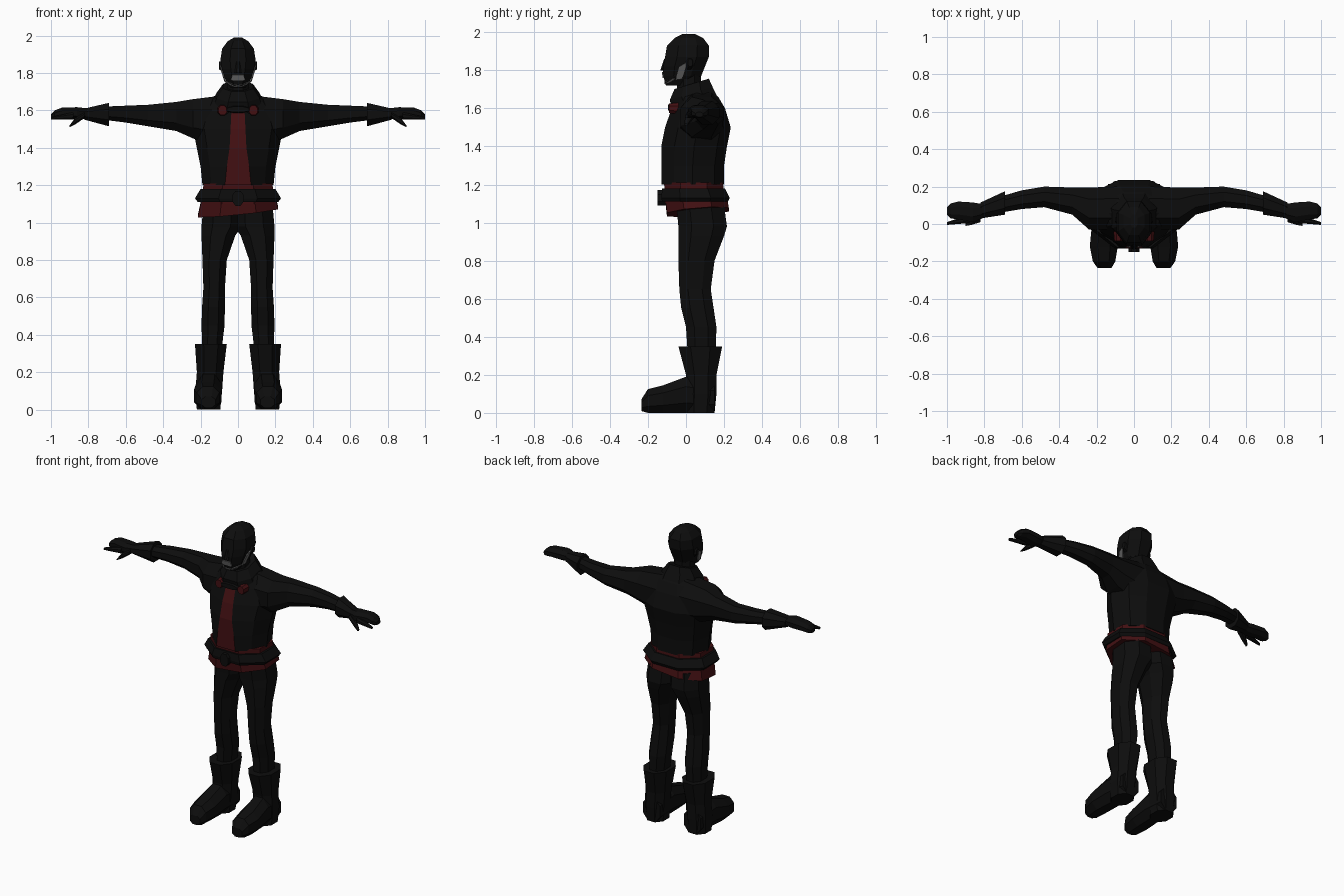
import bpy
import bmesh
from mathutils import Vector

default_cube = bpy.data.objects.get("Cube")
if default_cube:
    bpy.data.objects.remove(default_cube, do_unlink=True)


def make_material(name, colour):
    material = bpy.data.materials.new(name)
    material.use_nodes = True
    material.diffuse_color = (*colour, 1)
    shader = next(n for n in material.node_tree.nodes if n.type == "BSDF_PRINCIPLED")
    shader.inputs["Base Color"].default_value = (*colour, 1)
    shader.inputs["Roughness"].default_value = .9
    return material


black = make_material("black cloth", (.004, .004, .004))
red = make_material("dark red cloth", (.055, .005, .006))
grey = make_material("grey trim", (.12, .12, .12))


def finish(name, bm, materials, mirror=False):
    """Turn a bmesh into a flat shaded object, optionally mirrored in x."""
    bmesh.ops.recalc_face_normals(bm, faces=bm.faces)
    mesh = bpy.data.meshes.new(name)
    bm.to_mesh(mesh)
    bm.free()
    for material in materials:
        mesh.materials.append(material)
    obj = bpy.data.objects.new(name, mesh)
    bpy.context.collection.objects.link(obj)
    if mirror:
        modifier = obj.modifiers.new("Mirror", "MIRROR")
        modifier.use_mirror_merge = False
    return obj


def skin(bm, outlines, stripe_top=None):
    """Join matching outlines into a closed tube; the first column may be a stripe."""
    loops = [[bm.verts.new(p) for p in outline] for outline in outlines]
    count = len(loops[0])
    for lower, upper in zip(loops, loops[1:]):
        for i in range(count):
            j = (i + 1) % count
            face = bm.faces.new((lower[i], lower[j], upper[j], upper[i]))
            if stripe_top and i == 0 and upper[i].co.z <= stripe_top:
                face.material_index = 1
    bm.faces.new(loops[0])
    bm.faces.new(loops[-1])


# Chamfered cross-section, fitted to the bounds of each ring
BEVEL = .45
OCTAGON = [(-BEVEL, -1), (BEVEL, -1), (1, -BEVEL), (1, BEVEL),
           (BEVEL, 1), (-BEVEL, 1), (-1, BEVEL), (-1, -BEVEL)]


def loft(name, axis, rings, material, mirror=False, shear=(0, 0)):
    """Each ring is a position on the axis, then low/high bounds on the other two."""
    bm = bmesh.new()
    outlines = []
    for pos, a_low, a_high, b_low, b_high in rings:
        outline = []
        for u, v in OCTAGON:
            point = [(a_low + a_high + u * (a_high - a_low)) / 2,
                     (b_low + b_high + v * (b_high - b_low)) / 2]
            point.insert("xyz".index(axis), pos)
            point[2] += shear[0] * point[0] + shear[1] * point[1]
            outline.append(Vector(point))
        outlines.append(outline)
    skin(bm, outlines)
    return finish(name, bm, [material], mirror)


def centred(rings):
    """Expand (z, half width, front, back) into full ring bounds."""
    return [(z, -w, w, front, back) for z, w, front, back in rings]


# Jacket: rings of height, half width, front, back, shirt opening
def jacket_outline(z, w, front, back, opening):
    depth = back - front
    half = [(opening, front), (.75 * w, front + .2 * depth), (w, front + .5 * depth),
            (.8 * w, back - .15 * depth), (.35 * w, back)]
    left = [Vector((x, y, z)) for x, y in half]
    right = [Vector((-x, y, z)) for x, y in reversed(half)]
    return [right[-1]] + left + right[:-1]


bm = bmesh.new()
skin(bm, [jacket_outline(*ring) for ring in (
    (1.2, .19, -.13, .2, .07), (1.3, .2, -.13, .2, .06),
    (1.4, .22, -.13, .215, .045), (1.5, .24, -.11, .235, .04),
    (1.6, .22, -.075, .205, .035), (1.66, .16, -.05, .17, .03),
    (1.7, .08, -.02, .13, .02))], stripe_top=1.61)
finish("jacket", bm, [black, red])

# Shirt, hem and belt around the waist
loft("shirt_waist", "z", centred([(1.1, .19, -.11, .2), (1.21, .185, -.115, .195)]), red)
loft("shirt_hem", "z", centred([(1.05, .215, -.1, .225), (1.14, .195, -.11, .21)]),
     red, shear=(.1, .08))
loft("belt", "z", centred([(1.11, .215, -.125, .22), (1.13, .23, -.13, .23),
                           (1.18, .2, -.125, .205)]), black)
loft("belt_buckle", "y", [(-.15, -.03, .03, 1.09, 1.17),
                          (-.1, -.03, .03, 1.09, 1.17)], black)

# Collar, neck and bow with round clasps
loft("collar", "z", centred([(1.6, .14, -.07, .17), (1.67, .115, -.085, .14),
                             (1.72, .08, -.06, .12)]), black, shear=(0, .3))
loft("neck", "z", centred([(1.6, .06, -.04, .08), (1.78, .06, -.05, .08)]), black)
loft("bow", "y", [(-.095, -.06, .06, 1.59, 1.62), (-.04, -.07, .07, 1.58, 1.63)], black)
loft("collar_clasp", "y", [(-.09, .06, .105, 1.575, 1.625),
                           (-.04, .055, .11, 1.57, 1.63)], red, mirror=True)

# Head with nose and ears
loft("head", "z", centred([
    (1.72, .04, -.105, -.01), (1.77, .07, -.12, .08), (1.82, .085, -.12, .1),
    (1.87, .094, -.11, .12), (1.93, .085, -.1, .12), (1.97, .055, -.06, .09),
    (1.99, .02, -.02, .05)]), black)
loft("nose", "z", centred([(1.8, .018, -.135, -.1), (1.86, .01, -.115, -.1)]), black)
loft("ear", "x", [(.075, -.01, .04, 1.8, 1.87), (.102, .01, .035, 1.82, 1.86)],
     black, mirror=True)


# Thin grey plates on the face
def plate(name, points, material, mirror=False):
    bm = bmesh.new()
    bm.faces.new([bm.verts.new(p) for p in points])
    obj = finish(name, bm, [material], mirror)
    solid = obj.modifiers.new("Thickness", "SOLIDIFY")
    solid.thickness = .006
    solid.offset = 0
    return obj


plate("cheek_plate", [(.066, -.055, 1.75), (.07, -.02, 1.755), (.09, 0, 1.82),
                      (.094, 0, 1.84), (.089, -.035, 1.82)], grey, mirror=True)
plate("mouth_plate", [(-.04, -.119, 1.76), (.04, -.119, 1.76),
                      (.03, -.124, 1.79), (-.03, -.124, 1.79)], grey)
plate("jaw_strap", [(0, -.109, 1.725), (0, -.111, 1.735), (.03, -.112, 1.74),
                    (.068, -.06, 1.76), (.064, -.06, 1.75), (.025, -.108, 1.728)],
      grey, mirror=True)

# Sleeves, cuffs and hands
loft("sleeve", "x", [
    (.08, -.03, .2, 1.4, 1.68), (.24, -.03, .195, 1.45, 1.66),
    (.33, .05, .195, 1.49, 1.645), (.48, .09, .2, 1.515, 1.63),
    (.6, .08, .18, 1.535, 1.625), (.72, .06, .145, 1.55, 1.62)], black, mirror=True)
loft("glove_cuff", "x", [(.69, .05, .175, 1.515, 1.64),
                         (.82, .03, .115, 1.55, 1.61)], black, mirror=True)
loft("hand", "x", [
    (.8, .035, .105, 1.555, 1.61), (.86, .01, .115, 1.55, 1.617),
    (.94, .025, .12, 1.555, 1.615), (.98, .03, .11, 1.55, 1.6),
    (1, .05, .09, 1.555, 1.58)], black, mirror=True)
loft("thumb", "x", [(.82, .01, .06, 1.56, 1.59), (.87, -.005, .03, 1.525, 1.56),
                    (.9, -.01, .01, 1.51, 1.52)], black, mirror=True)
loft("finger", "x", [(.88, .005, .05, 1.55, 1.59),
                     (1, -.005, .01, 1.55, 1.565)], black, mirror=True)

# Trousers, boot shafts and feet
loft("trouser_leg", "z", [
    (1.09, -.02, .185, -.05, .2), (.98, -.02, .195, -.04, .215),
    (.93, .015, .195, -.04, .2), (.8, .06, .19, -.04, .15),
    (.65, .07, .185, -.035, .13), (.55, .07, .192, -.025, .145),
    (.45, .072, .195, 0, .16), (.3, .09, .19, .01, .155)], black, mirror=True)
loft("boot_shaft", "z", [
    (.35, .06, .23, -.04, .19), (.2, .078, .22, 0, .16),
    (.1, .085, .228, 0, .16), (0, .095, .22, 0, .15)], black, mirror=True)
loft("boot_foot", "y", [
    (-.235, .12, .195, .01, .07), (-.2, .1, .22, 0, .125),
    (-.12, .087, .236, 0, .145), (0, .087, .225, 0, .19),
    (.15, .09, .215, 0, .16)], black, mirror=True)
